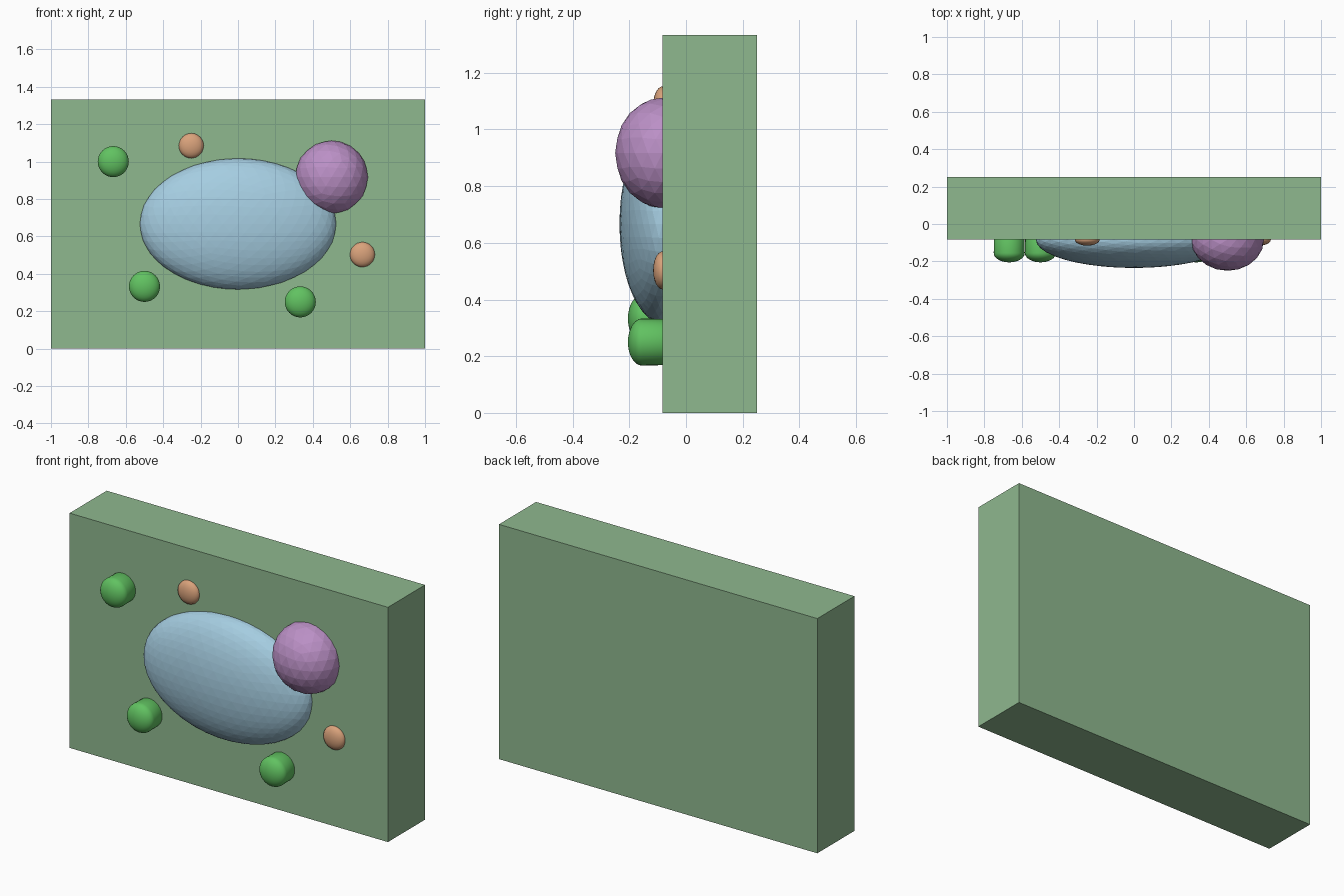
import bpy, bmesh, math
from mathutils import Matrix, Vector

cube = bpy.data.objects.get("Cube")
if cube:
    bpy.data.objects.remove(cube, do_unlink=True)


def material(name, rgb):
    # 8-bit colour to linear values
    lin = [((c / 255 + 0.055) / 1.055) ** 2.4 for c in rgb]
    m = bpy.data.materials.new(name)
    m.use_nodes = True
    m.diffuse_color = (*lin, 1)
    m.node_tree.nodes["Principled BSDF"].inputs["Base Color"].default_value = (*lin, 1)
    return m


SAGE = material("sage green", (143, 184, 143))
BLUE = material("pale blue", (165, 205, 225))
PURPLE = material("soft purple", (187, 144, 198))
GREEN = material("leaf green", (97, 194, 97))
TAN = material("warm tan", (217, 162, 123))

FRONT = -0.083   # front face of the slab
BACK = 0.25
HEIGHT = 1.333


def add_object(name, bm, mat, smooth=False):
    mesh = bpy.data.meshes.new(name)
    bm.to_mesh(mesh)
    bm.free()
    mesh.materials.append(mat)
    for p in mesh.polygons:
        p.use_smooth = smooth
    ob = bpy.data.objects.new(name, mesh)
    bpy.context.collection.objects.link(ob)
    return ob


def ellipsoid(name, x, z, radii, detail, mat, smooth=False):
    # faceted ball half sunk into the slab front
    bm = bmesh.new()
    place = Matrix.Translation((x, FRONT, z)) @ Matrix.Diagonal((*radii, 1))
    bmesh.ops.create_icosphere(bm, subdivisions=detail, radius=1, matrix=place)
    return add_object(name, bm, mat, smooth)


def peg(name, x, z, radius=0.083, straight=0.072, dome=0.05):
    # round peg with a flattened dome on its front end
    bm = bmesh.new()
    turn = Matrix.Rotation(math.radians(90), 4, "X")
    bmesh.ops.create_uvsphere(bm, u_segments=32, v_segments=16, radius=1)
    for v in bm.verts:
        depth = straight + v.co.z * dome if v.co.z > -0.01 else v.co.z * dome
        v.co = Vector((v.co.x * radius, v.co.y * radius, depth))
    bm.transform(Matrix.Translation((x, FRONT, z)) @ turn)
    return add_object(name, bm, GREEN, True)


# Slab
bm = bmesh.new()
bmesh.ops.create_cube(bm, size=1, matrix=Matrix.Translation((0, (FRONT + BACK) / 2, HEIGHT / 2))
                      @ Matrix.Diagonal((2, BACK - FRONT, HEIGHT, 1)))
add_object("slab", bm, SAGE)

# Large body and the ball overlapping its edge
ellipsoid("large_oval", 0, 0.667, (0.525, 0.152, 0.35), 4, BLUE)
ellipsoid("side_ball", 0.5, 0.917, (0.195, 0.167, 0.195), 3, PURPLE)

# Low buttons
for i, (x, z) in enumerate([(-0.25, 1.085), (0.665, 0.503)]):
    ellipsoid(f"button_{i + 1}", x, z, (0.067, 0.033, 0.067), 3, TAN, True)

# Domed pegs
for i, (x, z) in enumerate([(-0.667, 1.0), (-0.5, 0.333), (0.333, 0.25)]):
    peg(f"peg_{i + 1}", x, z)
